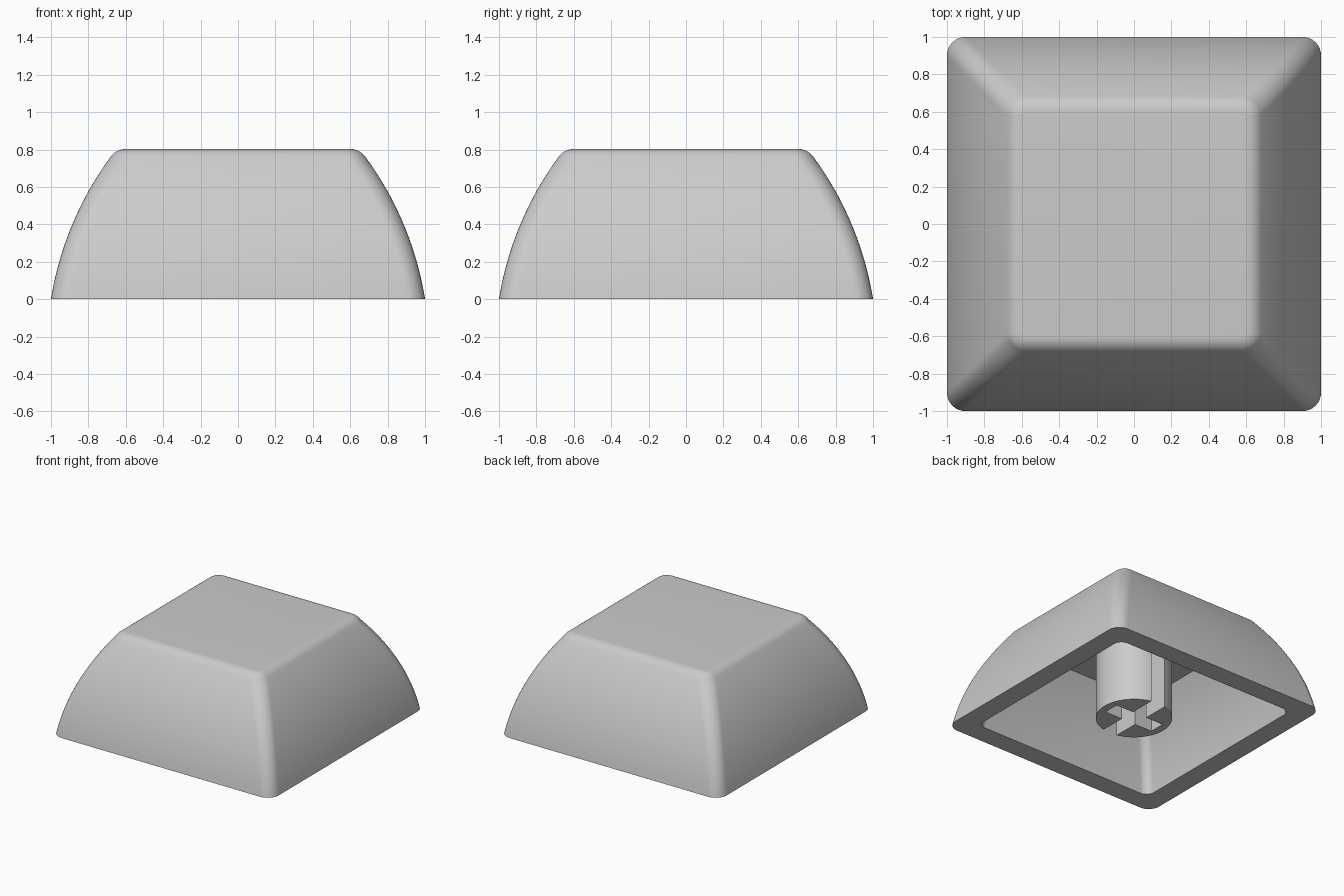
import bpy, bmesh
from math import sin, cos, pi, sqrt, asin, radians

cube = bpy.data.objects.get("Cube")
if cube:
    bpy.data.objects.remove(cube, do_unlink=True)

grey = bpy.data.materials.new("light grey plastic")
grey.use_nodes = True
COLOUR = (0.6, 0.6, 0.6, 1)
grey.diffuse_color = COLOUR
grey.node_tree.nodes["Principled BSDF"].inputs["Base Color"].default_value = COLOUR

TOP, CEILING, WALL, FILLET = 0.803, 0.64, 0.167, 0.1
ARC_R, ARC_X, ARC_Z = 1.76, -0.737, -0.281   # circle that bulges the side walls


def half_width(z):
    """Half width of the outside at height z."""
    return ARC_X + sqrt(ARC_R ** 2 - (z - ARC_Z) ** 2)


def rounded_square(half, radius, steps=8):
    pts = []
    for quarter in range(4):
        a0 = quarter * pi / 2
        sx, sy = ((1, 1), (-1, 1), (-1, -1), (1, -1))[quarter]
        for i in range(steps + 1):
            a = a0 + i / steps * pi / 2
            pts.append((sx * (half - radius) + radius * cos(a),
                        sy * (half - radius) + radius * sin(a)))
    return pts


def finish(bm, name, angle=30):
    bmesh.ops.recalc_face_normals(bm, faces=bm.faces)
    mesh = bpy.data.meshes.new(name)
    bm.to_mesh(mesh)
    bm.free()
    mesh.materials.append(grey)
    obj = bpy.data.objects.new(name, mesh)
    bpy.context.collection.objects.link(obj)
    bpy.ops.object.select_all(action='DESELECT')
    obj.select_set(True)
    bpy.context.view_layer.objects.active = obj
    bpy.ops.object.shade_smooth_by_angle(angle=radians(angle))
    return obj


# Key shell: inner ceiling, inner wall, bottom rim, outer wall, rounded top edge
sections = []
for i in range(12, -1, -1):
    z = CEILING * i / 12
    sections.append((z, half_width(z) - WALL, 0.07))

# fillet centre sits one radius below the top and inside the wall arc
fillet_z = TOP - FILLET
fillet_x = ARC_X + sqrt((ARC_R - FILLET) ** 2 - (fillet_z - ARC_Z) ** 2)
start = asin((fillet_z - ARC_Z) / (ARC_R - FILLET))
wall_top = fillet_z + FILLET * sin(start)
for i in range(17):
    z = wall_top * i / 16
    sections.append((z, half_width(z), FILLET))
for i in range(1, 9):
    a = start + (pi / 2 - start) * i / 8
    sections.append((fillet_z + FILLET * sin(a), fillet_x + FILLET * cos(a),
                     FILLET - 0.07 * i / 8))

bm = bmesh.new()
rings = [[bm.verts.new((x, y, z)) for x, y in rounded_square(half, r)]
         for z, half, r in sections]
for low, high in zip(rings, rings[1:]):
    for i in range(len(low)):
        j = (i + 1) % len(low)
        bm.faces.new((low[i], low[j], high[j], high[i]))
bm.faces.new(rings[0])
bm.faces.new(rings[-1])
finish(bm, "key_shell")

# Stem: two mirrored halves leave an open slot along y and closed arms along x
STEM_R, SLOT, ARM = 0.288, 0.065, 0.225
gap = asin(SLOT / STEM_R)
for side, name in ((1, "stem_left_half"), (-1, "stem_right_half")):
    outline = []
    for i in range(33):
        a = -pi / 2 + gap + (pi - 2 * gap) * i / 32
        outline.append((STEM_R * cos(a), STEM_R * sin(a)))
    outline += [(SLOT, SLOT), (ARM, SLOT), (ARM, -SLOT), (SLOT, -SLOT)]
    bm = bmesh.new()
    base = bm.faces.new([bm.verts.new((side * x, y, 0)) for x, y in outline])
    grown = bmesh.ops.extrude_face_region(bm, geom=[base], use_keep_orig=True)
    for v in grown["geom"]:
        if isinstance(v, bmesh.types.BMVert):
            v.co.z = CEILING + 0.02
    finish(bm, name)
